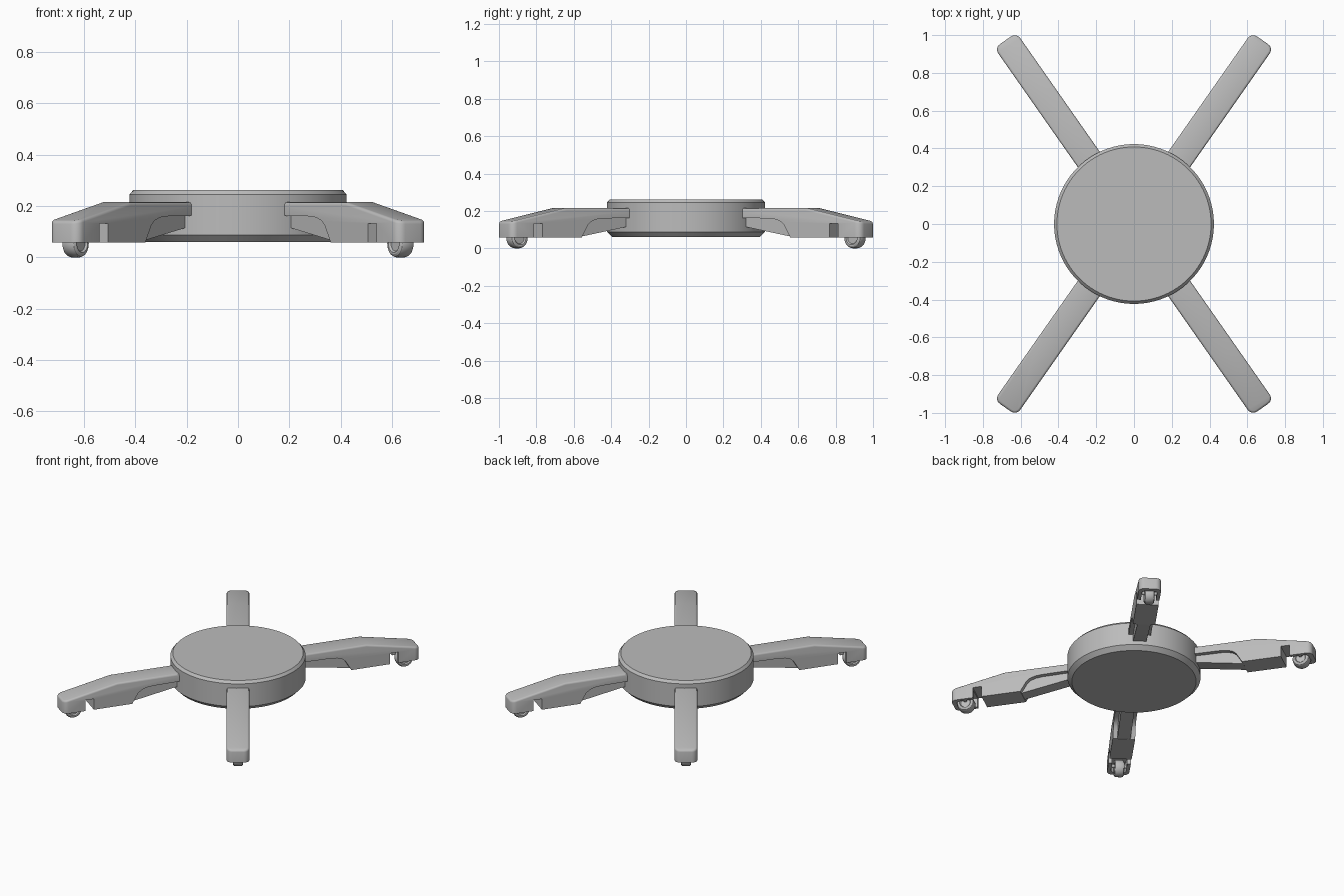
import bpy, bmesh, math
from mathutils import Matrix, Vector

if "Cube" in bpy.data.objects:
    bpy.data.objects.remove(bpy.data.objects["Cube"])

grey = bpy.data.materials.new("light_grey")
grey.diffuse_color = (0.5, 0.5, 0.5, 1)
grey.use_nodes = True
grey.node_tree.nodes["Principled BSDF"].inputs["Base Color"].default_value = grey.diffuse_color

ANGLE = math.radians(55)          # arm direction in plan
TIP = 1.187                       # arm length from the centre
TURN = Matrix.Rotation(ANGLE, 4, 'Z')


def finish(name, bm, matrix=None):
    bmesh.ops.recalc_face_normals(bm, faces=bm.faces)
    if matrix:
        bm.transform(matrix)
    me = bpy.data.meshes.new(name)
    bm.to_mesh(me)
    bm.free()
    ob = bpy.data.objects.new(name, me)
    me.materials.append(grey)
    bpy.context.collection.objects.link(ob)
    return ob


def bake(ob, angle=30):
    """Apply modifiers and smooth by angle."""
    bpy.ops.object.select_all(action='DESELECT')
    ob.select_set(True)
    bpy.context.view_layer.objects.active = ob
    bpy.ops.object.convert(target='MESH')
    bpy.ops.object.shade_smooth_by_angle(angle=math.radians(angle))


def mirror_four(ob):
    m = ob.modifiers.new("mirror", 'MIRROR')
    m.use_axis = (True, True, False)
    m.use_mirror_merge = False


def lathe(profile, segments):
    """Closed solid from (radius, height) points turned about z."""
    bm = bmesh.new()
    rings = [[bm.verts.new((r * math.cos(2 * math.pi * i / segments),
                            r * math.sin(2 * math.pi * i / segments), z))
              for i in range(segments)] for r, z in profile]
    for a, b in zip(rings, rings[1:]):
        for i in range(segments):
            j = (i + 1) % segments
            bm.faces.new((a[i], a[j], b[j], b[i]))
    bm.faces.new(rings[0])
    bm.faces.new(rings[-1])
    return bm


def prism(profile, half):
    """Side profile (along arm, height) extruded across the arm."""
    bm = bmesh.new()
    face = bm.faces.new([bm.verts.new((s, -half, z)) for s, z in profile])
    ext = bmesh.ops.extrude_face_region(bm, geom=[face])
    bmesh.ops.translate(bm, vec=(0, 2 * half, 0),
                        verts=[v for v in ext['geom'] if isinstance(v, bmesh.types.BMVert)])
    bmesh.ops.recalc_face_normals(bm, faces=bm.faces)
    return bm


# Round hub with chamfered rims
hub = finish("hub", lathe([(0.395, 0.06), (0.423, 0.088), (0.423, 0.245), (0.408, 0.262)], 96))
bake(hub)

# Arm shell: flat then sloping top, pocketed underside, slot before the tip
shell = prism([(0.36, 0.215), (0.83, 0.215), (TIP, 0.142), (TIP, 0.058), (1.042, 0.058),
               (1.042, 0.132), (0.985, 0.132), (0.985, 0.058), (0.73, 0.058), (0.705, 0.1),
               (0.69, 0.125), (0.668, 0.143), (0.635, 0.155), (0.59, 0.16), (0.36, 0.163)], 0.071)
corners = [e for e in shell.edges
           if all(abs(v.co.x - TIP) < 1e-4 for v in e.verts)
           and abs(e.verts[0].co.z - e.verts[1].co.z) > 0.01]
bmesh.ops.bevel(shell, geom=corners, offset=0.035, segments=6, profile=0.5, affect='EDGES')
shell.normal_update()
rim = []
for e in shell.edges:
    zs = sorted(f.normal.z for f in e.link_faces)
    if len(zs) == 2 and zs[1] > 0.8 and abs(zs[0]) < 0.3 and e.calc_length() > 0.001:
        if not all(v.co.x < 0.37 for v in e.verts):
            rim.append(e)
bmesh.ops.bevel(shell, geom=rim, offset=0.012, segments=3, profile=0.5, affect='EDGES')
arm = finish("arms", shell, TURN)

# Wheel well cut into the tip
well = prism([(1.02, 0.0), (1.158, 0.0), (1.158, 0.12), (1.02, 0.12)], 0.048)
ends = [e for e in well.edges
        if all(v.co.x > 1.15 for v in e.verts)
        and abs(e.verts[0].co.z - e.verts[1].co.z) > 0.05]
bmesh.ops.bevel(well, geom=ends, offset=0.025, segments=5, profile=0.5, affect='EDGES')
cutter = finish("well_cutter", well, TURN)
cutter.hide_render = True
cut = arm.modifiers.new("well", 'BOOLEAN')
cut.operation = 'DIFFERENCE'
cut.solver = 'EXACT'
cut.object = cutter
mirror_four(arm)
bake(arm)
bpy.data.objects.remove(cutter)

# Narrower web under each arm, rising toward the hub
web = finish("arm_webs", prism([(0.36, 0.2), (0.8, 0.2), (0.8, 0.06), (0.735, 0.059),
                                (0.36, 0.125)], 0.042), TURN)
mirror_four(web)
bake(web)

# Caster wheels with rounded tread and recessed sides, axle across the arm
half, rad = 0.032, 0.055
side = [(0.03, half - 0.008), (0.036, half), (rad - 0.012, half),
        (rad - 0.004, half - 0.005), (rad, half - 0.014)]
profile = side + [(r, -z) for r, z in reversed(side)]
place = TURN @ Matrix.Translation((1.103, 0, rad)) @ Matrix.Rotation(math.pi / 2, 4, 'X')
wheel = finish("caster_wheels", lathe(profile, 32), place)
mirror_four(wheel)
bake(wheel)

# Axles joining wheels to the tip walls
axle = finish("axles", lathe([(0.012, -0.055), (0.012, 0.055)], 16),
              place @ Matrix.Translation((0, 0.017, 0)))
mirror_four(axle)
bake(axle)
